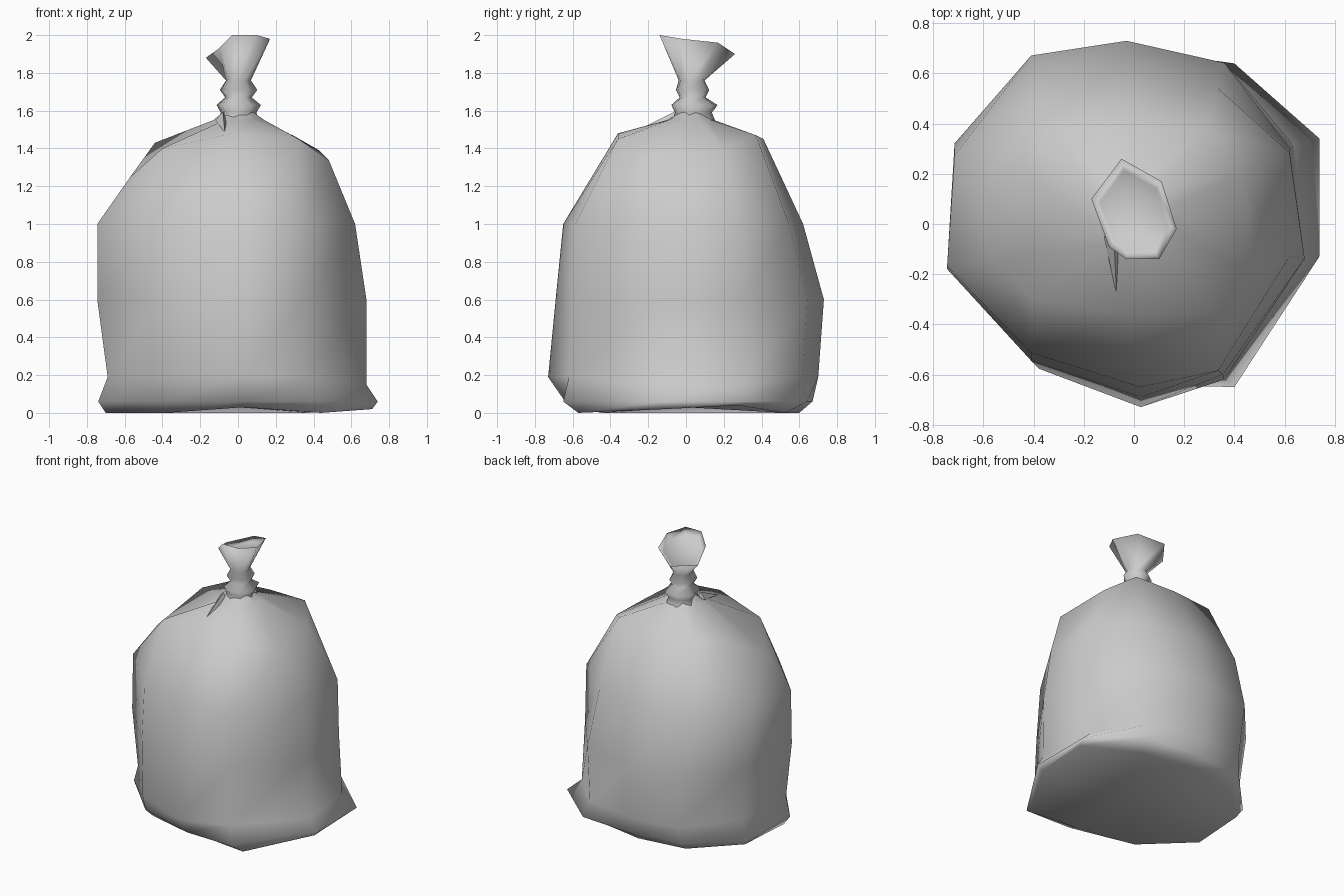
import bpy, bmesh
from mathutils import Vector

cube = bpy.data.objects.get("Cube")
if cube:
    bpy.data.objects.remove(cube)

grey = bpy.data.materials.new("sack grey")
grey.use_nodes = True
colour = (0.6, 0.6, 0.6, 1)
grey.diffuse_color = colour
grey.node_tree.nodes["Principled BSDF"].inputs["Base Color"].default_value = colour


def loft(name, rings, start_tip=None, end_tip=None, sharp=3.14):
    """Skin a stack of point rings, with optional fans closing the ends."""
    bm = bmesh.new()
    loops = [[bm.verts.new(p) for p in ring] for ring in rings]
    count = len(loops[0])
    for low, high in zip(loops, loops[1:]):
        for i in range(count):
            j = (i + 1) % count
            bm.faces.new((low[i], low[j], high[j], high[i]))
    for tip, loop in ((start_tip, loops[0][::-1]), (end_tip, loops[-1])):
        if tip:
            centre = bm.verts.new(tip)
            for i in range(count):
                bm.faces.new((loop[i], loop[(i + 1) % count], centre))
    mesh = bpy.data.meshes.new(name)
    bm.to_mesh(mesh)
    bm.free()
    mesh.materials.append(grey)
    obj = bpy.data.objects.new(name, mesh)
    bpy.context.collection.objects.link(obj)
    bpy.ops.object.select_all(action="DESELECT")
    obj.select_set(True)
    bpy.context.view_layer.objects.active = obj
    bpy.ops.object.shade_smooth_by_angle(angle=sharp)
    return obj


# Sack: an irregular ten-sided outline, stretched to each level's extents
outline = [(1, -.2), (1, .46), (.53, .88), (-.04, 1), (-.55, .92),
           (-.96, .44), (-1, -.26), (-.55, -.79), (.04, -1), (.54, -.9)]


def stretch(z, west, east, front, back):
    return [Vector((x * (east if x > 0 else west),
                    y * (back if y > 0 else front), z)) for x, y in outline]


# height, then extents to -x, +x, -y, +y
hem = stretch(0, .70, .71, .57, .60)
flare = stretch(.06, .74, .74, .64, .67)
belly_low = stretch(.19, .69, .68, .73, .70)
belly = stretch(.60, .745, .68, .69, .73)
chest = stretch(1.0, .745, .62, .65, .62)
collar = stretch(1.55, .13, .14, .10, .15)
throat = stretch(1.6, .07, .07, .02, .1)

# Flared corners of the hem, flatter sides above them
hem[8].z = .03
hem[0].z = .02
hem[1].z = .04
belly_low[0].z = belly_low[1].z = .15
for ring, corner, x, y in ((hem, 9, .44, -.57), (flare, 1, .74, .34),
                           (flare, 2, .40, .64), (flare, 9, .40, -.65),
                           (belly_low, 1, .64, .31), (belly_low, 9, .36, -.62),
                           (belly, 1, .62, .30), (belly, 9, .355, -.60)):
    ring[corner].xy = (x, y)

# Uneven shoulder where the cloth folds over
shoulder = [Vector(p) for p in ((.48, -.2, 1.34), (.43, .2, 1.39), (.29, .37, 1.47),
                                (-.02, .41, 1.45), (-.33, .39, 1.44),
                                (-.44, .21, 1.43), (-.57, -.13, 1.25),
                                (-.4, -.3, 1.4), (-.03, -.36, 1.48),
                                (.32, -.36, 1.45))]
loft("sack_body", [hem, flare, belly_low, belly, chest, shoulder, collar, throat],
     start_tip=(0, 0, .03))

# Gathered neck: pinched rings rising into a slanted seven-sided mouth
mouth = [Vector(p) for p in ((.17, -.02, 1.98), (.11, .17, 1.96), (-.05, .26, 1.9),
                             (-.17, .1, 1.88), (-.1, -.09, 1.93), (-.03, -.14, 2),
                             (.1, -.14, 2))]
middle = sum(mouth, Vector()) / len(mouth)
# height, x radius, y radius, y centre
pinches = [(1.54, .12, .12, .04), (1.59, .1, .1, .04), (1.63, .125, .125, .045),
           (1.67, .075, .07, .035), (1.71, .105, .09, .035), (1.76, .07, .07, .03)]
neck = []
for z, rx, ry, cy in pinches:
    ring = []
    for p in mouth:
        d = (p - middle).xy.normalized()
        ring.append(Vector((d.x * rx, d.y * ry + cy, z)))
    neck.append(ring)
# The inside of the mouth narrows towards the pinch
pinch_centre = Vector((0, .03, 1.78))
lip = [p.lerp(pinch_centre, .2) for p in mouth]
loft("gathered_neck", neck + [mouth, lip], end_tip=middle.lerp(pinch_centre, .25))

# Small tuck in the cloth below the neck
tuck = [(-.12, -.05, 1.55), (-.07, -.28, 1.485), (-.06, -.05, 1.55)]
loft("shoulder_tuck", [tuck], end_tip=(-.08, -.06, 1.595), sharp=.5)
